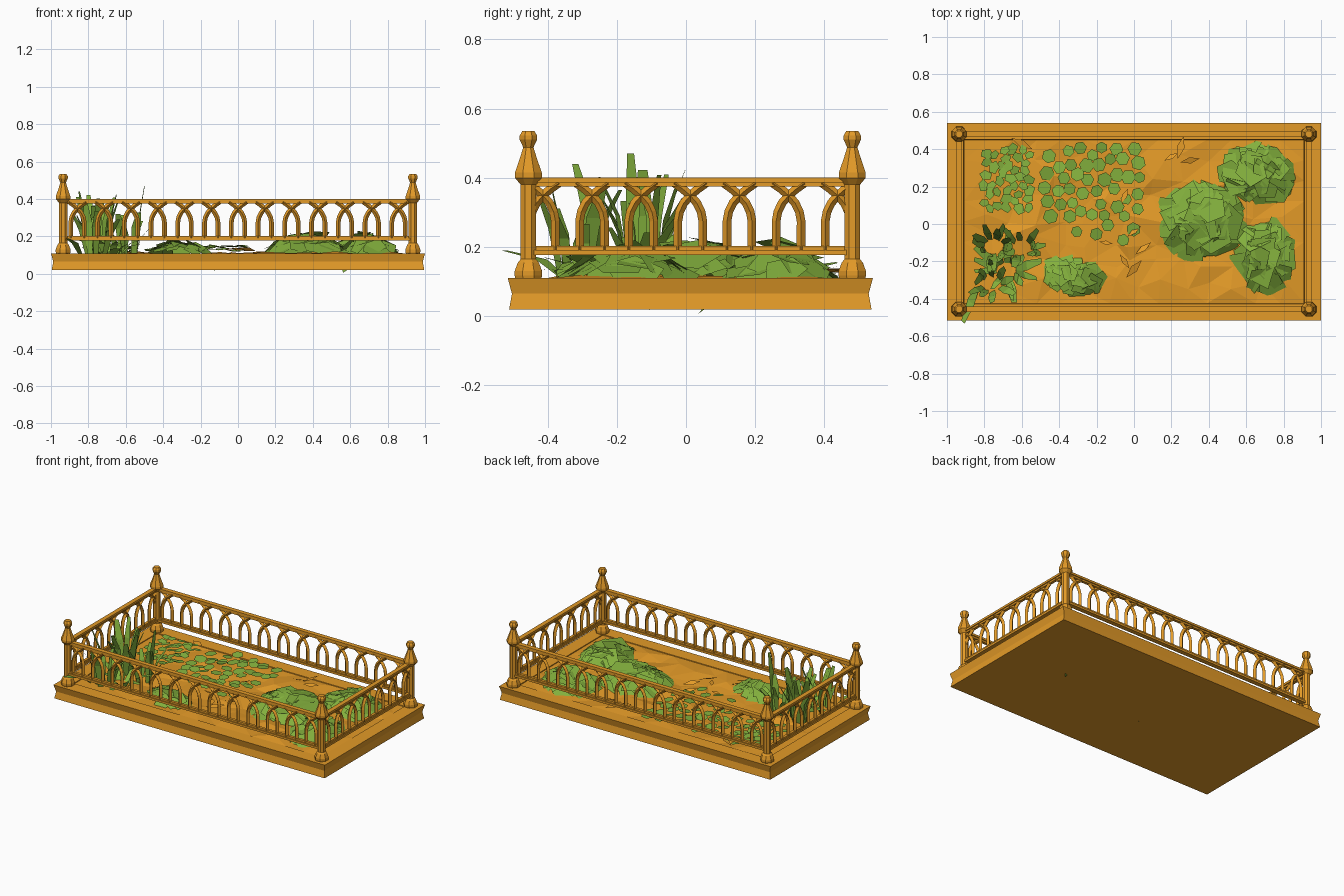
import bpy, bmesh, math, random
from mathutils import Vector, Matrix

cube = bpy.data.objects.get("Cube")
if cube:
    bpy.data.objects.remove(cube)
rng = random.Random(4)
YC = 0.0125                     # middle of the planter in depth
FX, FY = 0.935, 0.468           # fence half sizes


def material(name, color):
    m = bpy.data.materials.new(name)
    m.use_nodes = True
    m.diffuse_color = (*color, 1)
    m.node_tree.nodes["Principled BSDF"].inputs["Base Color"].default_value = (*color, 1)
    return m


ochre = material("ochre", (0.77, 0.325, 0.021))
green = material("leaf green", (0.225, 0.43, 0.046))


def add_object(name, bm, mat):
    mesh = bpy.data.meshes.new(name)
    bm.to_mesh(mesh)
    bm.free()
    mesh.materials.append(mat)
    bpy.context.collection.objects.link(bpy.data.objects.new(name, mesh))


def loft(bm, rings):
    loops = [[bm.verts.new(p) for p in ring] for ring in rings]
    n = len(loops[0])
    for a, b in zip(loops, loops[1:]):
        for i in range(n):
            j = (i + 1) % n
            bm.faces.new((a[i], a[j], b[j], b[i]))
    bm.faces.new(loops[0][::-1])
    bm.faces.new(loops[-1])


def box(bm, center, size):
    m = Matrix.Translation(center) @ Matrix.Diagonal((*size, 1))
    bmesh.ops.create_cube(bm, size=1, matrix=m)


# Base tray with a hollowed side moulding and sunken floor
bm = bmesh.new()
profile = [(0.004, 0.02), (0.012, 0.065), (0, 0.11), (0.088, 0.11), (0.09, 0.095)]
rings = []
for d, z in profile:
    x, y = 1 - d, 0.5275 - d
    rings.append([(-x, YC - y, z), (x, YC - y, z), (x, YC + y, z), (-x, YC + y, z)])
loft(bm, rings)
add_object("base", bm, ochre)

# Faceted uneven soil
bm = bmesh.new()
bmesh.ops.create_grid(bm, x_segments=14, y_segments=8, size=1,
                      matrix=Matrix.Translation((0, YC, 0.106)) @ Matrix.Diagonal((0.91, 0.437, 1, 1)))
for v in bm.verts:
    if not v.is_boundary:
        v.co += Vector((rng.uniform(-.04, .04), rng.uniform(-.04, .04), rng.uniform(-.012, .016)))
bmesh.ops.triangulate(bm, faces=bm.faces[:])
add_object("soil", bm, ochre)

# Turned corner posts
post_profile = [(.04, .105), (.043, .118), (.043, .13), (.033, .155), (.024, .165), (.024, .38),
                (.042, .4), (.042, .415), (.027, .455), (.016, .488), (.027, .51), (.027, .522), (.019, .535)]
for sx in (-1, 1):
    for sy in (-1, 1):
        bm = bmesh.new()
        loft(bm, [[(sx * FX + r * math.cos(k * math.pi / 4 + .39),
                    YC + sy * FY + r * math.sin(k * math.pi / 4 + .39), z) for k in range(8)]
                  for r, z in post_profile])
        add_object(f"post_{'left' if sx > 0 else 'right'}_{'back' if sy > 0 else 'front'}", bm, ochre)

# Fence rails
bm = bmesh.new()
for s in (-1, 1):
    for z, h, w in ((.394, .014, .03), (.382, .014, .018), (.184, .014, .03), (.196, .014, .018)):
        box(bm, (0, YC + s * FY, z), (2 * FX, w, h))
        box(bm, (s * FX, YC, z), (w, 2 * FY, h))
add_object("fence_rails", bm, ochre)

# Crossing pointed arches, swept along the fence
arch = [(-.036, .19), (-.036, .275), (-.031, .302), (-.019, .327), (0, .349), (.022, .368), (.046, .385)]


def arch_row(name, count, pitch, place):
    cu = bpy.data.curves.new(name, 'CURVE')
    cu.dimensions = '3D'
    cu.bevel_depth = 0.0125
    cu.bevel_resolution = 0
    cu.materials.append(ochre)
    for k in range(count):
        c = (k - (count - 1) / 2) * pitch
        for side in (-1, 1):
            sp = cu.splines.new('POLY')
            sp.use_smooth = False
            sp.points.add(len(arch) - 1)
            for p, (u, z) in zip(sp.points, arch):
                p.co = (*place(c + side * u), z, 1)
    bpy.context.collection.objects.link(bpy.data.objects.new(name, cu))


for s, n in ((-1, "front"), (1, "back")):
    arch_row(f"arches_{n}", 13, .143, lambda u: (u, YC + s * FY))
for s, n in ((-1, "right"), (1, "left")):
    arch_row(f"arches_{n}", 7, .142, lambda u: (s * FX, YC + u))


def leaf(bm, pos, normal, radius, sides, stretch=1.0, spin=None):
    """Flat polygon leaf facing along normal."""
    turn = rng.uniform(0, 6.3) if spin is None else spin
    rot = Vector(normal).to_track_quat('Z', 'Y').to_matrix() @ Matrix.Rotation(turn, 3, 'Z')
    pts = []
    for i in range(sides):
        a = 2 * math.pi * i / sides
        pts.append(bm.verts.new(Vector(pos) + rot @ Vector((radius * stretch * math.cos(a),
                                                            radius * math.sin(a), 0))))
    bm.faces.new(pts)


# Leafy mounds: overlapping angular leaves over a dome
def bush(name, cx, cy, rx, ry, height, count, size, turn=0):
    bm = bmesh.new()
    for i in range(count):
        r = math.sqrt((i + .5) / count)
        a = i * 2.39996
        u, v = rx * r * math.cos(a), ry * r * math.sin(a)
        x, y = u * math.cos(turn) - v * math.sin(turn), u * math.sin(turn) + v * math.cos(turn)
        z = .115 + height * (1 - r * r) * rng.uniform(.7, 1)
        n = (x / rx * .7 + rng.uniform(-.25, .25), y / ry * .7 + rng.uniform(-.25, .25), 1)
        leaf(bm, (cx + x, cy + y, z), n, size * rng.uniform(.7, 1.2), rng.choice((4, 5, 5)), 1.15)
    add_object(name, bm, green)


bush("bush_middle", .37, .03, .22, .19, .11, 34, .08)
bush("bush_back_left", .66, .27, .19, .14, .09, 28, .08)
bush("bush_front_left", .71, -.17, .14, .18, .08, 28, .078)
bush("bush_front_right", -.32, -.28, .16, .08, .06, 28, .05, -.2)


# Round floating pads, spaced apart, and smaller leaves at the back right corner
def scatter(name, x0, x1, y0, y1, count, gap, radius, sides, stretch):
    bm = bmesh.new()
    placed = []
    for _ in range(1500):
        x, y = rng.uniform(x0, x1), rng.uniform(y0, y1)
        if len(placed) < count and all(math.hypot(x - p, y - q) > gap for p, q in placed):
            placed.append((x, y))
            leaf(bm, (x, y, rng.uniform(.12, .15)), (rng.uniform(-.2, .2), rng.uniform(-.2, .2), 1),
                 radius * rng.uniform(.8, 1.1), sides, stretch)
    add_object(name, bm, green)


scatter("pads", -.48, .05, .04, .41, 48, .06, .038, 6, 1)
scatter("pads_front", -.32, 0, -.1, .0, 5, .07, .038, 6, 1)
scatter("small_leaves", -.81, -.55, .08, .40, 42, .038, .027, 5, 1.3)

# Reeds: bent tapering blades, some tall and some arching to the soil
bm = bmesh.new()


def blade(root, tip, width):
    root, tip = Vector(root), Vector(tip)
    lean = tip - root
    side = Vector((-lean.y, lean.x, 0)).normalized() * width
    side.rotate(Matrix.Rotation(rng.uniform(-.6, .6), 3, 'Z'))
    mid = root + Vector((lean.x * .42, lean.y * .42, lean.z * .6 + .01))
    rows = [(root, .6), (mid, 1), (tip, .5)]
    v = [(bm.verts.new(p - side * w), bm.verts.new(p + side * w)) for p, w in rows]
    for a, b in zip(v, v[1:]):
        bm.faces.new((a[0], a[1], b[1], b[0]))


for cx, cy, count, low, high, reach in ((-.75, -.12, 12, .26, .43, .18), (-.60, -.13, 9, .2, .42, .16),
                                       (-.76, -.32, 8, .2, .4, .14), (-.68, -.25, 12, .12, .19, .22)):
    for i in range(count):
        a = i * 2.4 + rng.uniform(-.3, .3)
        d = reach * rng.uniform(.4, 1)
        x, y = cx + d * math.cos(a), max(-.42, cy + d * math.sin(a))
        blade((cx + .05 * math.cos(a), cy + .04 * math.sin(a), .1), (x, y, rng.uniform(low, high)),
              rng.uniform(.018, .028))
blade((-.84, -.34, .1), (-.915, -.525, .19), .024)
blade((-.54, -.15, .1), (-.50, -.16, .47), .02)
blade((-.80, -.26, .1), (-.85, -.32, .44), .02)
add_object("reeds", bm, green)

# Loose slivers of soil lying along the length
bm = bmesh.new()
for x, y, s in ((.25, .41, .07), (.3, .34, .06), (0, -.24, .07), (0, -.04, .05), (-.05, .15, .05),
                (-.6, .43, .07), (.05, -.13, .06), (-.15, -.1, .04), (.2, .36, .05), (-.05, -.2, .05)):
    leaf(bm, (x, y, .132), (rng.uniform(-.3, .3), rng.uniform(-.6, .6), 1), s * .3, 4, 3,
         rng.uniform(-.4, .4))
add_object("soil_slivers", bm, ochre)

# Low leaf tips poking under the tray
bm = bmesh.new()
for x, y, z, s in ((.57, .06, .03, .035), (-.13, -.1, .025, .012)):
    leaf(bm, (x, y, z), (.2, -.7, .7), s, 3)
add_object("low_leaf_tips", bm, green)
